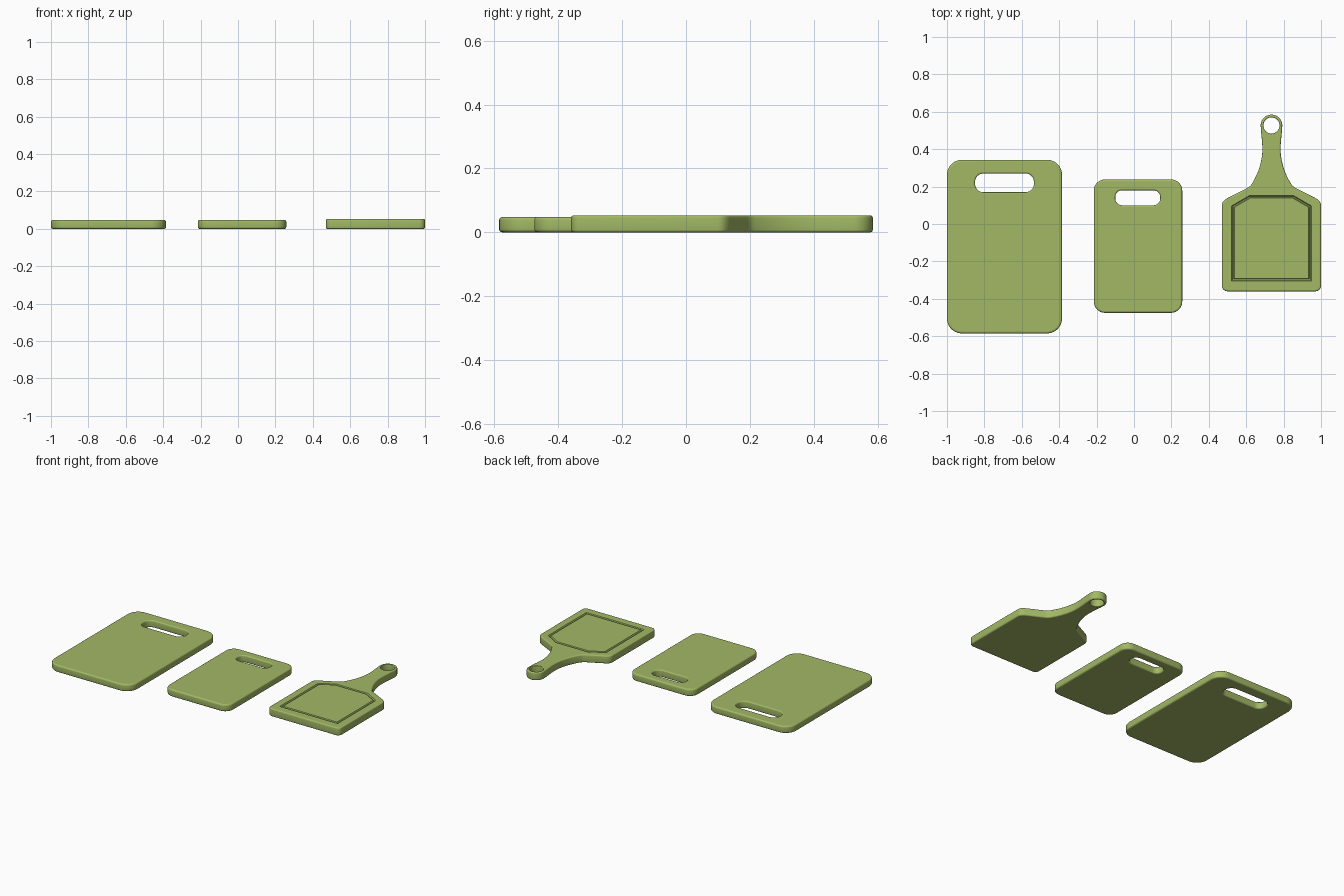
import bpy, bmesh
from math import sin, cos, pi, radians
from mathutils import Vector

if "Cube" in bpy.data.objects:
    bpy.data.objects.remove(bpy.data.objects["Cube"])

green = bpy.data.materials.new("green_plastic")
green.diffuse_color = (0.36, 0.48, 0.13, 1)
green.use_nodes = True
green.node_tree.nodes["Principled BSDF"].inputs["Base Color"].default_value = green.diffuse_color


def arc(cx, cy, r, a0, a1, n=10):
    return [(cx + r * cos(radians(a0 + (a1 - a0) * i / n)),
             cy + r * sin(radians(a0 + (a1 - a0) * i / n))) for i in range(n + 1)]


def rounded_rect(x0, x1, y0, y1, r):
    return (arc(x1 - r, y0 + r, r, -90, 0) + arc(x1 - r, y1 - r, r, 0, 90)
            + arc(x0 + r, y1 - r, r, 90, 180) + arc(x0 + r, y0 + r, r, 180, 270))


def bezier(a, b, c, n=10):
    a, b, c = Vector(a), Vector(b), Vector(c)
    return [tuple(a * (1 - t) ** 2 + b * 2 * t * (1 - t) + c * t * t)
            for t in (i / n for i in range(n + 1))]


def inset(loop, d):
    """Move a loop to its left side by d (inwards for anticlockwise loops)."""
    out, n = [], len(loop)
    for i in range(n):
        p, q, s = (Vector(loop[k % n]) for k in (i - 1, i, i + 1))
        u, v = (q - p).normalized(), (s - q).normalized()
        n1, n2 = Vector((-u.y, u.x)), Vector((-v.y, v.x))
        m = (n1 + n2).normalized()
        out.append(q + m * d / m.dot(n1))
    return out


def sweep(bm, loop, profile, smooth):
    """Skin a loop through (inset, height) steps; return the vertex rings."""
    rings = [[bm.verts.new((p.x, p.y, z)) for p in inset(loop, d)] for d, z in profile]
    n = len(loop)
    for a, b in zip(rings, rings[1:]):
        for i in range(n):
            j = (i + 1) % n
            bm.faces.new((a[i], a[j], b[j], b[i])).smooth = smooth
    return rings


def ring_edges(bm, ring):
    return [bm.edges.get((ring[i - 1], ring[i])) for i in range(len(ring))]


def edge_profile(h, b, n=4):
    steps = [pi / 2 * i / n for i in range(n + 1)]
    low = [(b - b * sin(t), b - b * cos(t)) for t in steps]
    return low + [(d, h - z) for d, z in reversed(low)]


def board(name, outline, hole, h, bevel, hole_bevel, groove=None):
    bm = bmesh.new()
    # rounded outer rim and hole wall
    outer = sweep(bm, outline, edge_profile(h, bevel), True)
    inner = sweep(bm, hole[::-1], edge_profile(h, hole_bevel), True)
    top = ring_edges(bm, outer[-1]) + ring_edges(bm, inner[-1])
    bottom = ring_edges(bm, outer[0]) + ring_edges(bm, inner[0])
    # juice groove around a flat panel
    if groove:
        g = sweep(bm, groove, [(0, h), (0.004, h - 0.008), (0.010, h - 0.008), (0.014, h)], False)
        top += ring_edges(bm, g[0])
        bm.faces.new(g[-1])
    # flat top and bottom
    for edges in (top, bottom):
        bmesh.ops.triangle_fill(bm, edges=edges, use_beauty=True, normal=(0, 0, 1))
    bmesh.ops.recalc_face_normals(bm, faces=bm.faces[:])
    me = bpy.data.meshes.new(name)
    bm.to_mesh(me)
    bm.free()
    me.materials.append(green)
    ob = bpy.data.objects.new(name, me)
    bpy.context.collection.objects.link(ob)
    return ob


# large and medium boards with hand slots
board("large_cutting_board", rounded_rect(-1.0, -0.385, -0.585, 0.343, 0.08),
      rounded_rect(-0.85, -0.535, 0.17, 0.27, 0.045), 0.048, 0.01, 0.008)
board("medium_cutting_board", rounded_rect(-0.215, 0.258, -0.475, 0.238, 0.06),
      rounded_rect(-0.10, 0.14, 0.10, 0.18, 0.036), 0.048, 0.01, 0.008)

# paddle board: right half of the outline, mirrored
cx = 0.735
half = (arc(0.235, -0.33, 0.03, -90, 0, 6)
        + bezier((0.265, 0.10), (0.265, 0.122), (0.238, 0.137), 5)
        + bezier((0.13, 0.192), (0.112, 0.202), (0.105, 0.215), 4)
        + bezier((0.100, 0.223), (0.060, 0.29), (0.050, 0.37), 8)
        + bezier((0.049, 0.385), (0.047, 0.42), (0.056, 0.495), 6)
        + arc(0, 0.527, 0.058, -12, 86, 10))
paddle = [(cx + x, y) for x, y in half] + [(cx - x, y) for x, y in reversed(half)]
g_half = [(0.213, -0.305), (0.213, 0.097), (0.118, 0.152)]
groove = [(cx + x, y) for x, y in g_half] + [(cx - x, y) for x, y in reversed(g_half)]
board("paddle_cutting_board", paddle, arc(cx, 0.527, 0.043, 0, 348.75, 31),
      0.053, 0.008, 0.004, groove)
